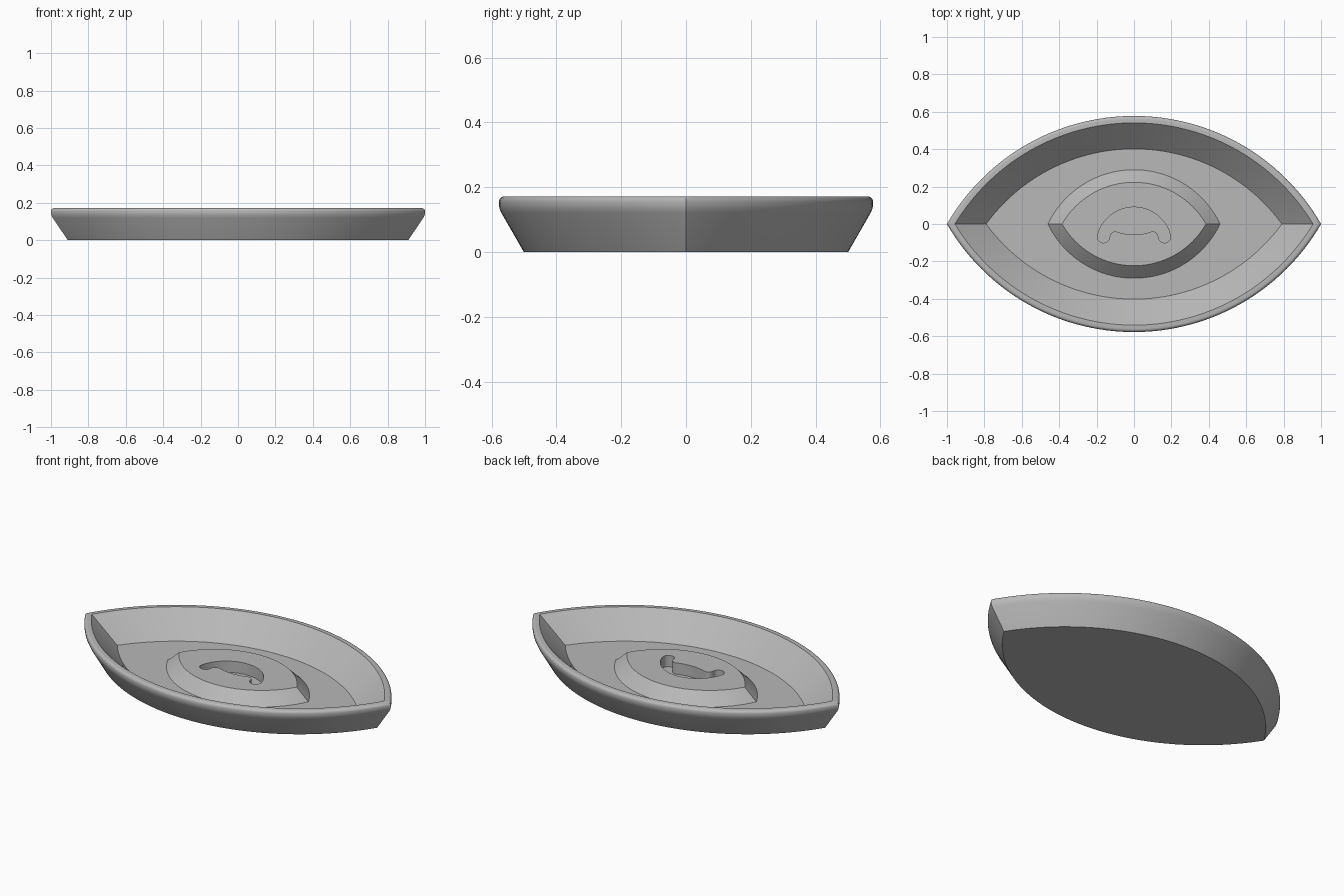
import bpy
import bmesh
from math import sin, cos, atan2, radians, sqrt, pi

cube = bpy.data.objects.get("Cube")
if cube:
    bpy.data.objects.remove(cube)

grey = bpy.data.materials.new("plain grey")
grey.use_nodes = True
colour = (0.48, 0.48, 0.48, 1)
grey.diffuse_color = colour
grey.node_tree.nodes["Principled BSDF"].inputs["Base Color"].default_value = colour

SEGMENTS = 64
FLOOR = 0.033


def lens(radius, shift, z):
    """Pointed oval made of two arcs whose centres sit at y = -shift and +shift."""
    half = atan2(sqrt(radius ** 2 - shift ** 2), shift)
    points = []
    for side in (1, -1):
        for i in range(SEGMENTS):
            a = side * half * (1 - 2 * i / SEGMENTS)
            points.append((side * radius * sin(a) * side,
                           side * (radius * cos(a) - shift), z))
    return points


def loft(name, rings):
    """Skin a stack of closed rings and cap both ends."""
    bm = bmesh.new()
    loops = [[bm.verts.new(p) for p in ring] for ring in rings]
    count = len(loops[0])
    for low, high in zip(loops, loops[1:]):
        for i in range(count):
            j = (i + 1) % count
            bm.faces.new((low[i], low[j], high[j], high[i]))
    bm.faces.new(loops[0])
    bm.faces.new(loops[-1])
    bmesh.ops.recalc_face_normals(bm, faces=bm.faces)
    mesh = bpy.data.meshes.new(name)
    bm.to_mesh(mesh)
    bm.free()
    mesh.materials.append(grey)
    obj = bpy.data.objects.new(name, mesh)
    bpy.context.collection.objects.link(obj)
    return obj


def arc(cx, cy, r, start, end, steps):
    """Points along an arc, angles in degrees."""
    angles = [radians(start + (end - start) * i / steps) for i in range(steps + 1)]
    return [(cx + r * cos(a), cy + r * sin(a)) for a in angles]


def smooth(obj):
    bpy.ops.object.select_all(action='DESELECT')
    obj.select_set(True)
    bpy.context.view_layer.objects.active = obj
    bpy.ops.object.shade_smooth_by_angle(angle=radians(28))


# Dish: flared outer wall, rounded rim, sloping inner wall, flat floor
SHIFT, OUTER = 0.577, 1.1547
profile = [(-0.077, 0), (-0.008, 0.12), (-0.002, 0.134), (0, 0.145)]
profile += arc(-0.017, 0.155, 0.017, 0, 90, 5)
profile += [(-0.037, 0.172), (-0.176, FLOOR)]
dish = loft("dish", [lens(OUTER + off, SHIFT, z) for off, z in profile])
smooth(dish)

# Raised centre: smaller pointed oval with sloping sides
boss = loft("raised_centre", [lens(0.52, 0.22, FLOOR - 0.01),
                              lens(0.51, 0.22, FLOOR),
                              lens(0.443, 0.22, 0.1)])

# Crescent recess outline: right half, then mirrored to the left
right = [(x, -0.057 + 0.0165 * (x / 0.0957) ** 2) for x in (0, 0.025, 0.05, 0.075)]
right += arc(0.1, -0.07, 0.03, 98, 5, 8)
right += arc(0.163, -0.068, 0.033, 180, 374, 16)
right += arc(0, -0.112, 0.202, 15, 90, 24)
outline = right + [(-x, y) for x, y in reversed(right[1:-1])]
cutter = loft("recess_cutter", [[(x, y, z) for x, y in outline] for z in (0, 0.2)])
cutter.hide_render = True

cut = boss.modifiers.new("recess", 'BOOLEAN')
cut.operation = 'DIFFERENCE'
cut.solver = 'EXACT'
cut.object = cutter
bpy.context.view_layer.objects.active = boss
bpy.ops.object.modifier_apply(modifier=cut.name)
bpy.data.objects.remove(cutter)
smooth(boss)
